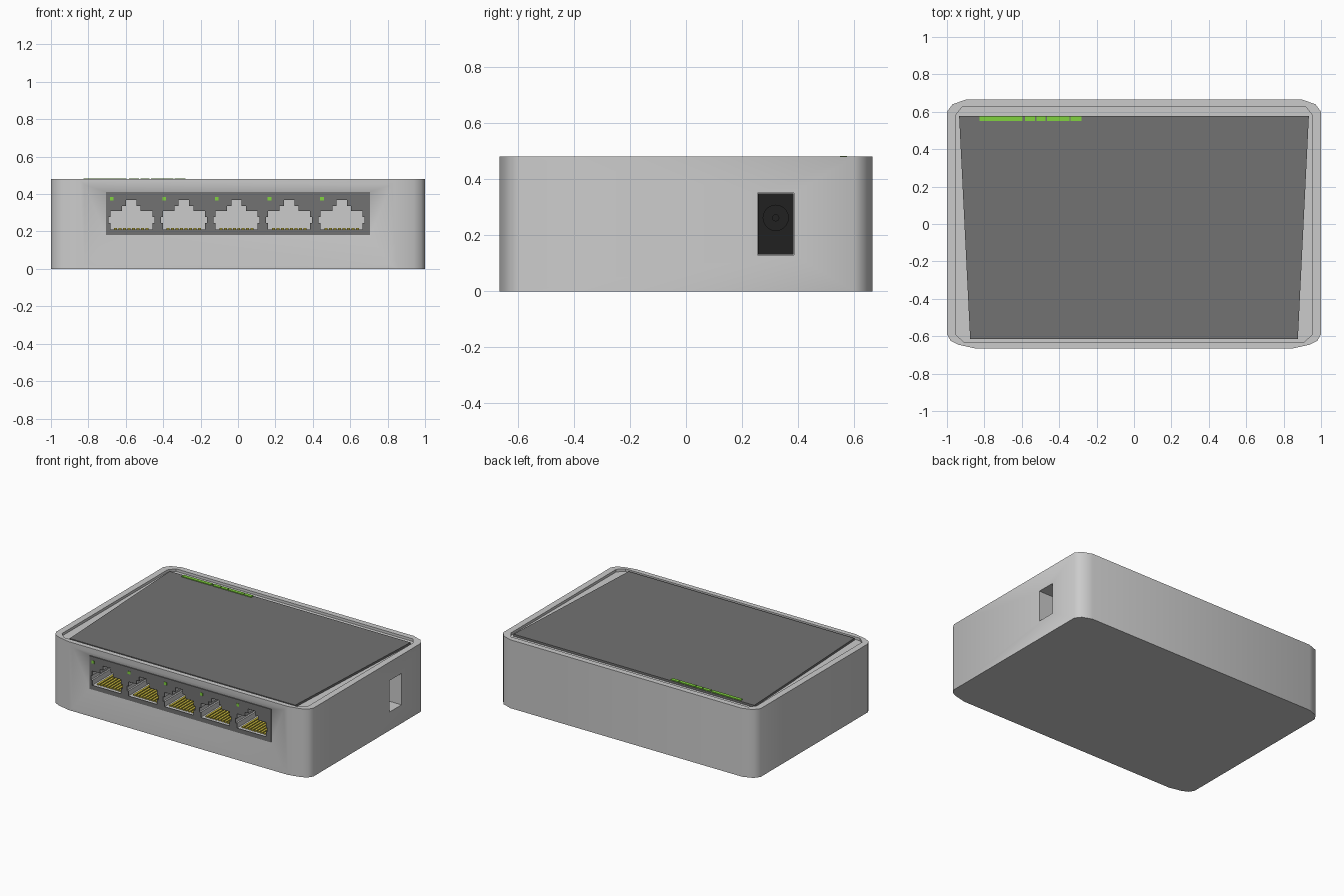
import bpy, bmesh, math
from mathutils import Matrix

if "Cube" in bpy.data.objects:
    bpy.data.objects.remove(bpy.data.objects["Cube"])

def mat(name, col):
    m = bpy.data.materials.new(name)
    m.diffuse_color = (*col, 1)
    m.use_nodes = True
    m.node_tree.nodes["Principled BSDF"].inputs["Base Color"].default_value = m.diffuse_color
    return m

DARK = mat("dark_grey", (0.17, 0.17, 0.17))
BLACK = mat("black", (0.015, 0.015, 0.015))
GREEN = mat("green", (0.22, 0.65, 0.05))
GOLD = mat("gold", (0.6, 0.5, 0.05))

def make(name, bm, material=None):
    bmesh.ops.recalc_face_normals(bm, faces=bm.faces)
    me = bpy.data.meshes.new(name)
    bm.to_mesh(me)
    bm.free()
    ob = bpy.data.objects.new(name, me)
    bpy.context.collection.objects.link(ob)
    if material:
        me.materials.append(material)
    return ob

def loft(name, a, b, material=None):
    """Solid between two matching closed rings of 3D points."""
    bm = bmesh.new()
    va, vb = [bm.verts.new(p) for p in a], [bm.verts.new(p) for p in b]
    bm.faces.new(va)
    bm.faces.new(vb[::-1])
    n = len(a)
    for i in range(n):
        j = (i + 1) % n
        bm.faces.new((va[i], va[j], vb[j], vb[i]))
    return make(name, bm, material)

def prism_z(name, pts, z0, z1, material=None):
    return loft(name, [(x, y, z0) for x, y in pts], [(x, y, z1) for x, y in pts], material)

def prism_y(name, pts, y0, y1, material=None):
    return loft(name, [(x, y0, z) for x, z in pts], [(x, y1, z) for x, z in pts], material)

def add_box(bm, x0, x1, y0, y1, z0, z1):
    m = Matrix.Translation(((x0 + x1) / 2, (y0 + y1) / 2, (z0 + z1) / 2))
    bmesh.ops.create_cube(bm, size=1, matrix=m @ Matrix.Diagonal((x1 - x0, y1 - y0, z1 - z0, 1)))

def boxes(name, items, material=None):
    bm = bmesh.new()
    for it in items:
        add_box(bm, *it)
    return make(name, bm, material)

def cyl_x(name, r, x0, x1, y, z, material=None, n=20):
    ring = [(y + r * math.cos(2 * math.pi * i / n), z + r * math.sin(2 * math.pi * i / n)) for i in range(n)]
    return loft(name, [(x0, *p) for p in ring], [(x1, *p) for p in ring], material)

def mirror(pts):
    return pts + [(-x, y) for x, y in reversed(pts)]

def cut(ob, cutter):
    cutter.hide_render = True
    m = ob.modifiers.new("cut", 'BOOLEAN')
    m.operation, m.solver, m.object = 'DIFFERENCE', 'EXACT', cutter
    bpy.context.view_layer.objects.active = ob
    bpy.ops.object.modifier_apply(modifier=m.name)

def drop(*obs):
    for o in obs:
        bpy.data.objects.remove(o)

# Housing with soft vertical corners
outline = mirror([(0.85, -0.665), (0.94, -0.645), (0.98, -0.625), (1.0, -0.59),
                  (1.0, 0.60), (0.97, 0.64), (0.90, 0.665)])
body = prism_z("housing", outline, 0, 0.48)

# Shallow scoop around the port panel
def rect(x, z0, z1, y):
    return [(-x, y, z0), (x, y, z0), (x, y, z1), (-x, y, z1)]
scoop = loft("scoop_cutter", rect(0.705, 0.18, 0.412, -0.637), rect(0.935, -0.14, 0.488, -0.693))
# Pocket for the lid, leaving a thin rim
pocket = prism_z("pocket_cutter", mirror([(0.91, -0.63), (0.955, -0.59), (0.955, 0.58), (0.92, 0.625)]), 0.462, 0.6)
# Opening for the power jack
opening = boxes("opening_cutter", [(0.82, 1.1, 0.255, 0.385, 0.13, 0.35)])
for c in (scoop, pocket, opening):
    cut(body, c)
    drop(c)

# Port panel with five stepped sockets
panel = boxes("port_panel", [(-0.705, 0.705, -0.643, -0.637, 0.18, 0.412)], DARK)
half = [(0.112, 0.21), (0.112, 0.245), (0.123, 0.245), (0.123, 0.277), (0.112, 0.277),
        (0.112, 0.31), (0.05, 0.31), (0.05, 0.337), (0.028, 0.337), (0.028, 0.367)]
ports = [-0.57 + 0.281 * i for i in range(5)]
for px in ports:
    c = prism_y("port_cutter", [(px + x, z) for x, z in mirror(half)], -0.8, -0.42)
    cut(body, c)
    cut(panel, c)
    drop(c)

# Contacts on each socket floor and the small port lamps
boxes("port_contacts", [(px + k * 0.024 - 0.092, px + k * 0.024 - 0.076, -0.62, -0.43, 0.208, 0.218)
                        for px in ports for k in range(8)], GOLD)
boxes("port_lamps", [(px - 0.115, px - 0.095, -0.646, -0.64, 0.365, 0.385) for px in ports], GREEN)

# Lid plate, narrowing towards the front
prism_z("lid", mirror([(0.876, -0.616), (0.935, 0.578)]), 0.455, 0.477, DARK)

# Status lamp strip on the lid
spans = [(-0.825, -0.595), (-0.583, -0.528), (-0.522, -0.472), (-0.466, -0.346), (-0.34, -0.282)]
boxes("status_lamps", [(a, b, 0.55, 0.574, 0.47, 0.483) for a, b in spans], GREEN)

# Power jack: block with a round bore and centre pin
jack = boxes("power_jack", [(0.81, 0.89, 0.256, 0.384, 0.131, 0.349)], BLACK)
bore = cyl_x("bore_cutter", 0.045, 0.83, 0.95, 0.32, 0.262)
cut(jack, bore)
drop(bore)
cyl_x("jack_pin", 0.013, 0.825, 0.885, 0.32, 0.262, BLACK, 12)

# Smooth only the soft corners and scoop
bpy.ops.object.select_all(action='DESELECT')
for o in (body, jack):
    o.select_set(True)
bpy.context.view_layer.objects.active = body
bpy.ops.object.shade_smooth_by_angle(angle=math.radians(38))
